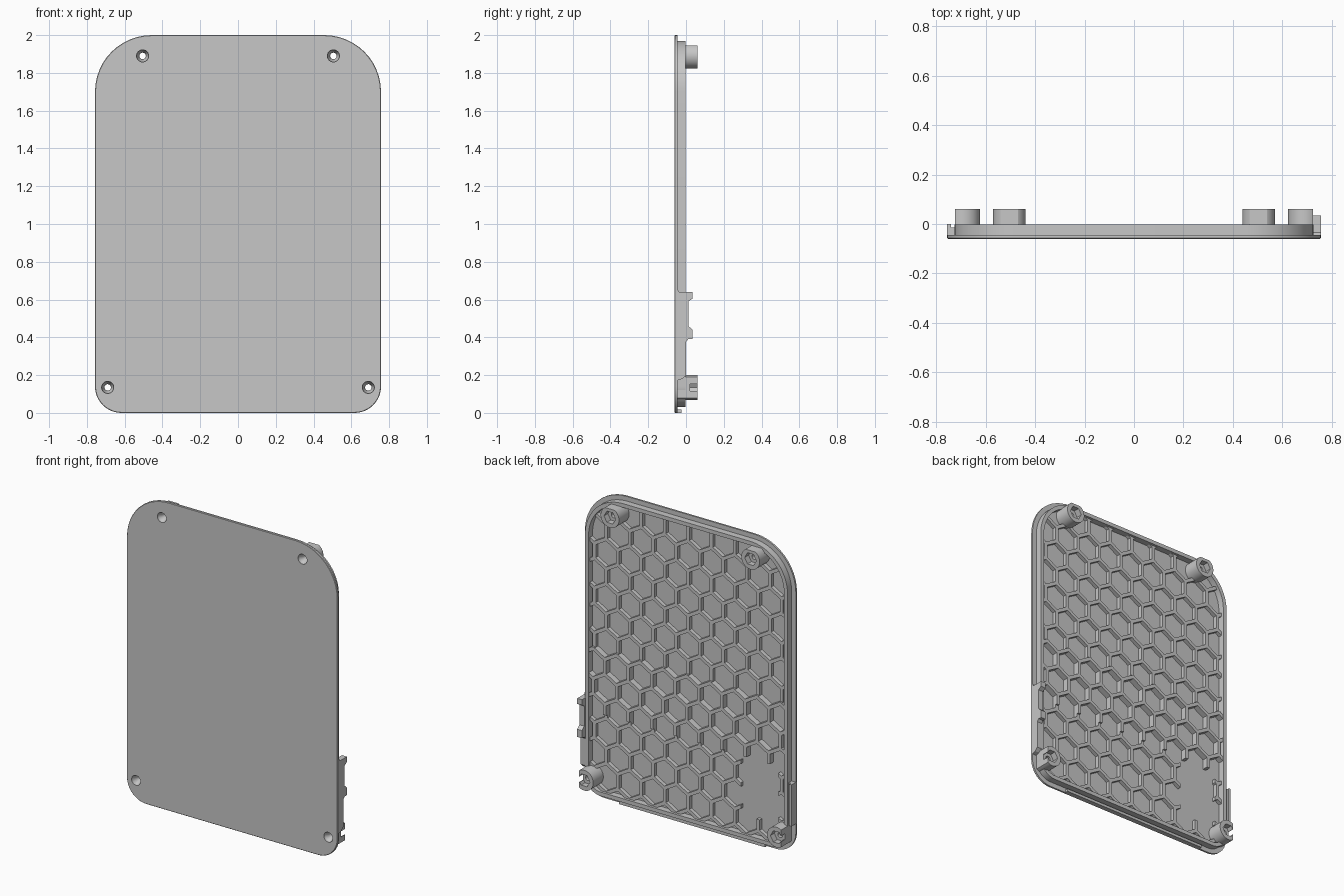
import bpy, bmesh, math

old = bpy.data.objects.get("Cube")
if old:
    bpy.data.objects.remove(old, do_unlink=True)

grey = bpy.data.materials.new("light grey")
grey.use_nodes = True
colour = (0.57, 0.57, 0.57, 1)
grey.diffuse_color = colour
grey.node_tree.nodes["Principled BSDF"].inputs["Base Color"].default_value = colour

HALF_W, HEIGHT = 0.757, 2.0
TOP_R, LOW_R = 0.30, 0.14


def outline(inset, steps=12):
    """Rounded cover outline as (x, z) points, shrunk by inset."""
    pts = []
    corners = [(1, 1, TOP_R, 0), (-1, 1, TOP_R, 90), (-1, -1, LOW_R, 180), (1, -1, LOW_R, 270)]
    for sx, sz, r, start in corners:
        cx = sx * (HALF_W - r)
        cz = HEIGHT - r if sz > 0 else r
        for i in range(steps + 1):
            a = math.radians(start + 90 * i / steps)
            pts.append((cx + (r - inset) * math.cos(a), cz + (r - inset) * math.sin(a)))
    return pts


def circle(x, z, r, n, turn=0.0):
    return [(x + r * math.cos(math.tau * i / n + turn), z + r * math.sin(math.tau * i / n + turn))
            for i in range(n)]


def loft(bm, sections):
    """Closed solid through (points, y) sections."""
    loops = [[bm.verts.new((x, y, z)) for x, z in pts] for pts, y in sections]
    n = len(loops[0])
    for a, b in zip(loops, loops[1:]):
        for i in range(n):
            j = (i + 1) % n
            bm.faces.new((a[i], a[j], b[j], b[i]))
    bm.faces.new(loops[0])
    bm.faces.new(loops[-1])


def make(name, solids):
    bm = bmesh.new()
    for sections in solids:
        loft(bm, sections)
    bmesh.ops.recalc_face_normals(bm, faces=bm.faces)
    mesh = bpy.data.meshes.new(name)
    bm.to_mesh(mesh)
    bm.free()
    mesh.materials.append(grey)
    obj = bpy.data.objects.new(name, mesh)
    bpy.context.scene.collection.objects.link(obj)
    return obj


def box(x0, x1, y0, y1, z0, z1):
    pts = [(x0, z0), (x1, z0), (x1, z1), (x0, z1)]
    return [(pts, y0), (pts, y1)]


def finish(obj, cutters):
    """Apply the cuts, then smooth the round faces."""
    for c in cutters:
        mod = obj.modifiers.new("cut", 'BOOLEAN')
        mod.operation, mod.solver, mod.object = 'DIFFERENCE', 'EXACT', c
    dg = bpy.context.evaluated_depsgraph_get()
    mesh = bpy.data.meshes.new_from_object(obj.evaluated_get(dg))
    obj.modifiers.clear()
    obj.data = mesh
    bpy.ops.object.select_all(action='DESELECT')
    obj.select_set(True)
    bpy.context.view_layer.objects.active = obj
    bpy.ops.object.shade_smooth_by_angle(angle=math.radians(28))


# Cutters: countersunk screw holes and nut pockets
bosses = [("upper", s, s * 0.505, 1.89) for s in (1, -1)]
bosses += [("lower", s, s * 0.69, 0.135) for s in (1, -1)]
screw_holes = make("screw_hole_cutter", [
    [(circle(x, z, r, 24), y) for r, y in
     ((0.032, -0.1), (0.032, -0.05), (0.017, -0.02), (0.017, 0.03))]
    for _, _, x, z in bosses])
nut_pockets = make("nut_pocket_cutter", [
    [(circle(x, z, 0.042, 6), 0.02), (circle(x, z, 0.042, 6), 0.1)]
    for _, _, x, z in bosses])

# Cutters: upright honeycomb cells and the bare area
PITCH, RIB = 0.168, 0.022
cell_r = (PITCH - RIB) / math.sqrt(3)
cells = []
for row in range(15):
    for col in range(-5, 6):
        x = (col + 0.5 * (row % 2)) * PITCH
        z = row * PITCH * math.sqrt(3) / 2
        hexagon = circle(x, z, cell_r, 6, math.pi / 6)
        cells.append([(hexagon, -0.06), (hexagon, 0.03)])
honeycomb = make("honeycomb_cutter", cells)
bare_area = make("bare_area_cutter", [box(-0.65, -0.38, -0.07, 0.04, 0.17, 0.56)])

# Cutters: boss flats at the rim and open slots on the lower bosses
side_trim = make("side_trim_cutter", [box(s * 0.8 - 0.075, s * 0.8 + 0.075, -0.1, 0.1, 0, 0.4)
                                      for s in (1, -1)])
top_trim = make("top_trim_cutter", [box(-0.8, 0.8, -0.1, 0.1, 1.946, 2.1)])
slots = make("slot_cutter", [box(s * 0.75 - 0.05, s * 0.75 + 0.05, 0.02, 0.1, 0.115, 0.152)
                             for s in (1, -1)])
helpers = [screw_holes, nut_pockets, honeycomb, bare_area, side_trim, top_trim, slots]

# Cover plate with softened edge, stepped rim and recessed floor
cover = make("cover_plate", [[(outline(i), y) for i, y in (
    (0.003, -0.06), (0, -0.057), (0, -0.045), (0.03, -0.045),
    (0.03, -0.003), (0.055, -0.003), (0.055, -0.044))]])
finish(cover, [screw_holes])

# Honeycomb stiffening ribs, with a taller band across the lower middle
ribs = make("honeycomb_ribs", [[(outline(0.05), -0.047), (outline(0.05), -0.019)]])
finish(ribs, [honeycomb, bare_area, screw_holes])
tall_ribs = make("tall_rib_band", [box(-0.704, 0.704, -0.019, -0.006, 0.56, 0.98)])
finish(tall_ribs, [honeycomb])

# Screw bosses with hexagonal nut pockets
for level, side, x, z in bosses:
    ring = circle(x, z, 0.066, 32)
    boss = make(level + ("_left" if side > 0 else "_right") + "_boss",
                [[(ring, -0.045), (ring, 0.06)]])
    trims = [side_trim, slots] if level == "lower" else [top_trim]
    finish(boss, trims + [screw_holes, nut_pockets])

# Left edge wall with two raised clips
profile = [(-0.05, 0.17), (-0.02, 0.18), (0, 0.2), (0, 0.375), (0.012, 0.39),
           (0.035, 0.39), (0.035, 0.44), (0.012, 0.46), (0.012, 0.59), (0.035, 0.605),
           (0.035, 0.64), (-0.035, 0.64), (-0.05, 0.66)]
bm = bmesh.new()
loops = [[bm.verts.new((x, y, z)) for y, z in profile] for x in (0.722, HALF_W)]
for loop in loops:
    bm.faces.new(loop)
for i in range(len(profile)):
    j = (i + 1) % len(profile)
    bm.faces.new((loops[0][i], loops[0][j], loops[1][j], loops[1][i]))
bmesh.ops.recalc_face_normals(bm, faces=bm.faces)
mesh = bpy.data.meshes.new("left_clip_wall")
bm.to_mesh(mesh)
bm.free()
mesh.materials.append(grey)
bpy.context.scene.collection.objects.link(bpy.data.objects.new("left_clip_wall", mesh))

# Right edge lip with its shelf, and bottom lip
make("right_edge_lip", [box(-HALF_W, -0.741, -0.05, 0, 0.2, 0.47)])
make("right_edge_shelf", [box(-0.741, -0.722, -0.05, -0.015, 0.2, 0.47)])
make("bottom_lip", [box(-0.55, 0.5, -0.05, -0.025, 0, 0.018)])

for h in helpers:
    bpy.data.objects.remove(h, do_unlink=True)
